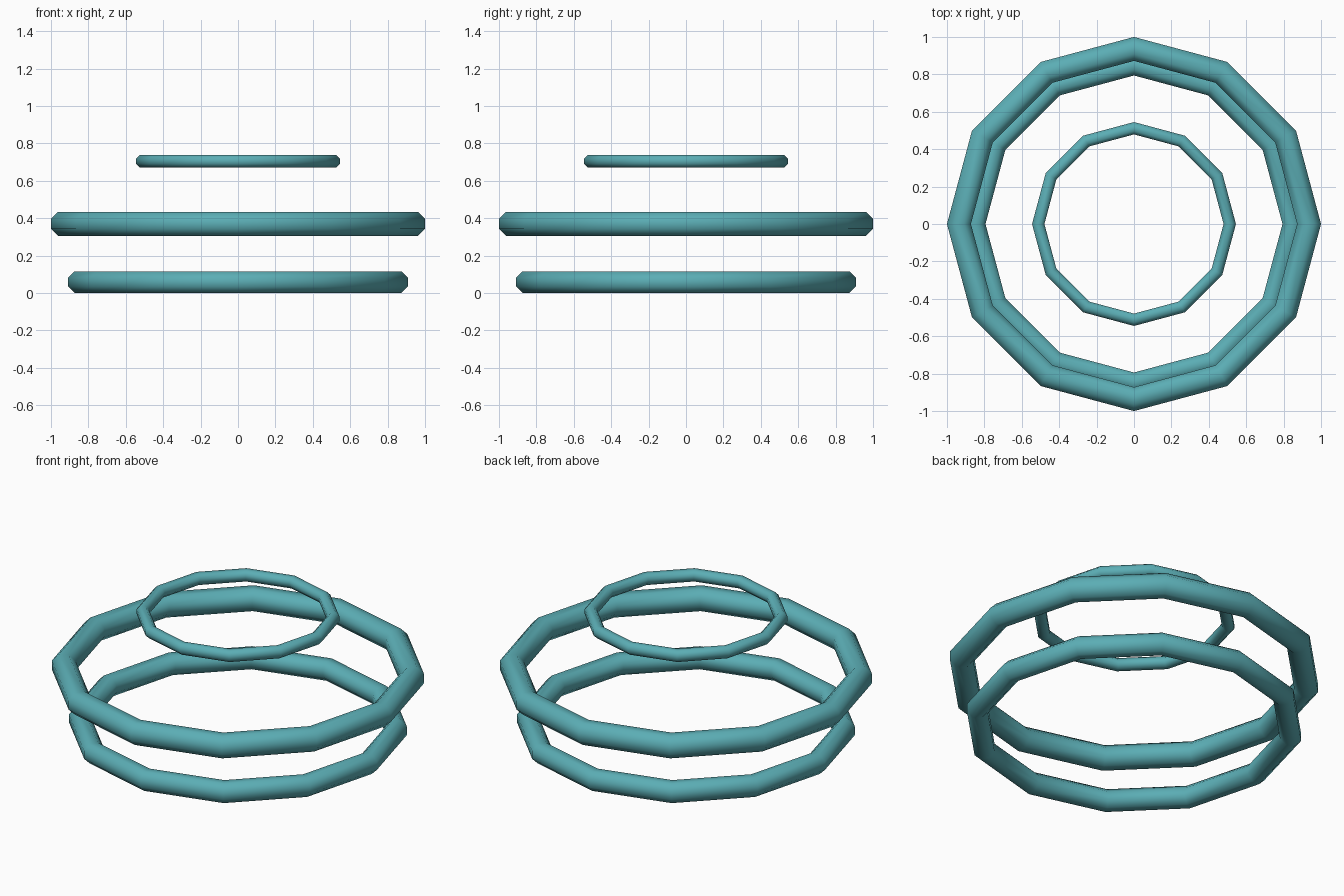
import bpy, math

if "Cube" in bpy.data.objects:
    bpy.data.objects.remove(bpy.data.objects["Cube"])

# One teal colour for all rings
teal = bpy.data.materials.new("teal")
teal.diffuse_color = (0.105, 0.42, 0.46, 1)
teal.use_nodes = True
teal.node_tree.nodes["Principled BSDF"].inputs["Base Color"].default_value = teal.diffuse_color

SIDES = 12      # segments around each ring
SECTION = 8     # sides of the tube's cross-section


def ring(name, outer, half, z):
    """Octagonal tube bent round a 12-sided ring, flat on top and outside."""
    tube = half / math.cos(math.pi / SECTION)
    centre = outer - half
    verts, faces = [], []
    for i in range(SIDES):
        a = 2 * math.pi * i / SIDES
        for j in range(SECTION):
            b = 2 * math.pi * (j + 0.5) / SECTION
            r = centre + tube * math.cos(b)
            verts.append((r * math.cos(a), r * math.sin(a), z + tube * math.sin(b)))
            i2, j2 = (i + 1) % SIDES, (j + 1) % SECTION
            faces.append((i * SECTION + j, i2 * SECTION + j,
                          i2 * SECTION + j2, i * SECTION + j2))
    mesh = bpy.data.meshes.new(name)
    mesh.from_pydata(verts, [], faces)
    mesh.materials.append(teal)
    mesh.shade_smooth()
    obj = bpy.data.objects.new(name, mesh)
    bpy.context.collection.objects.link(obj)
    return obj


# Three stacked rings, bottom to top
ring("lower_ring", 0.908, 0.057, 0.058)
ring("middle_ring", 1.0, 0.064, 0.37)
ring("upper_ring", 0.545, 0.033, 0.705)
